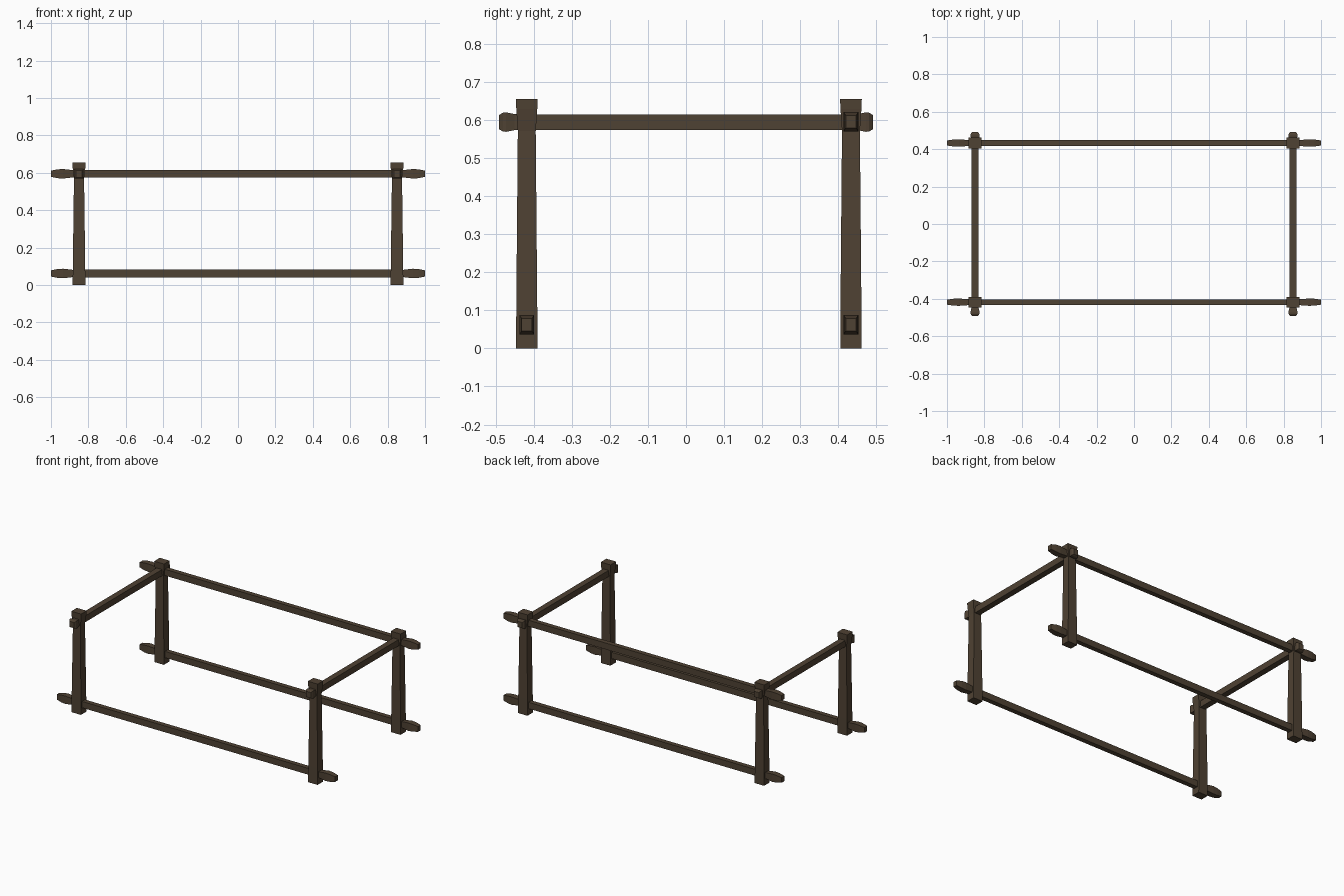
import bpy, bmesh

if "Cube" in bpy.data.objects:
    bpy.data.objects.remove(bpy.data.objects["Cube"])

wood = bpy.data.materials.new("dark_wood")
wood.diffuse_color = (0.078, 0.054, 0.033, 1)
wood.use_nodes = True
wood.node_tree.nodes["Principled BSDF"].inputs["Base Color"].default_value = wood.diffuse_color


def loft(name, axis, sections, loc):
    """Rectangular beam along an axis; sections are (position, half_u, half_v)."""
    bm = bmesh.new()
    rings = []
    for t, u, v in sections:
        ring = []
        for a, b in ((-u, -v), (u, -v), (u, v), (-u, v)):
            co = {"X": (t, a, b), "Y": (a, t, b), "Z": (a, b, t)}[axis]
            ring.append(bm.verts.new(co))
        rings.append(ring)
    for r, s in zip(rings, rings[1:]):
        for i in range(4):
            j = (i + 1) % 4
            bm.faces.new((r[i], r[j], s[j], s[i]))
    bm.faces.new(rings[0])
    bm.faces.new(rings[-1])
    bmesh.ops.recalc_face_normals(bm, faces=bm.faces[:])
    mesh = bpy.data.meshes.new(name)
    bm.to_mesh(mesh)
    bm.free()
    mesh.materials.append(wood)
    ob = bpy.data.objects.new(name, mesh)
    ob.location = loc
    bpy.context.collection.objects.link(ob)


def mirrored(half):
    return [(-t, u, v) for t, u, v in reversed(half)] + half


FRONT, BACK, POST_X = -0.418, 0.433, 0.85
LOW, HIGH = 0.062, 0.595

# Posts: narrow towards the top, then flare into a head
post = [(0, 0.034, 0.028), (0.11, 0.033, 0.0275), (0.57, 0.027, 0.0235),
        (0.628, 0.034, 0.0275), (0.655, 0.035, 0.0285)]
for row, y in (("front", FRONT), ("back", BACK)):
    for side, x in (("left", -POST_X), ("right", POST_X)):
        loft(f"{row}_{side}_post", "Z", post, (x, y, 0))

# Long rails with swollen, pointed tenon ends
long_rail = mirrored([(0.82, 0.0155, 0.0205), (0.88, 0.0155, 0.019),
                      (0.935, 0.0195, 0.0255), (0.965, 0.0185, 0.0235),
                      (1.0, 0.0135, 0.0165)])
for name, y, z in (("front_lower_rail", FRONT, LOW),
                   ("back_lower_rail", BACK, LOW),
                   ("back_upper_rail", BACK, HIGH)):
    loft(name, "X", long_rail, (0, y, z))

# Short side rails with stubby tenon ends
side_rail = mirrored([(0.40, 0.0195, 0.0205), (0.45, 0.0195, 0.021),
                      (0.472, 0.0245, 0.0255), (0.481, 0.0235, 0.0245),
                      (0.491, 0.0165, 0.0185)])
for side, x in (("left", -POST_X), ("right", POST_X)):
    loft(f"{side}_side_rail", "Y", side_rail, (x, 0, 0.594))
